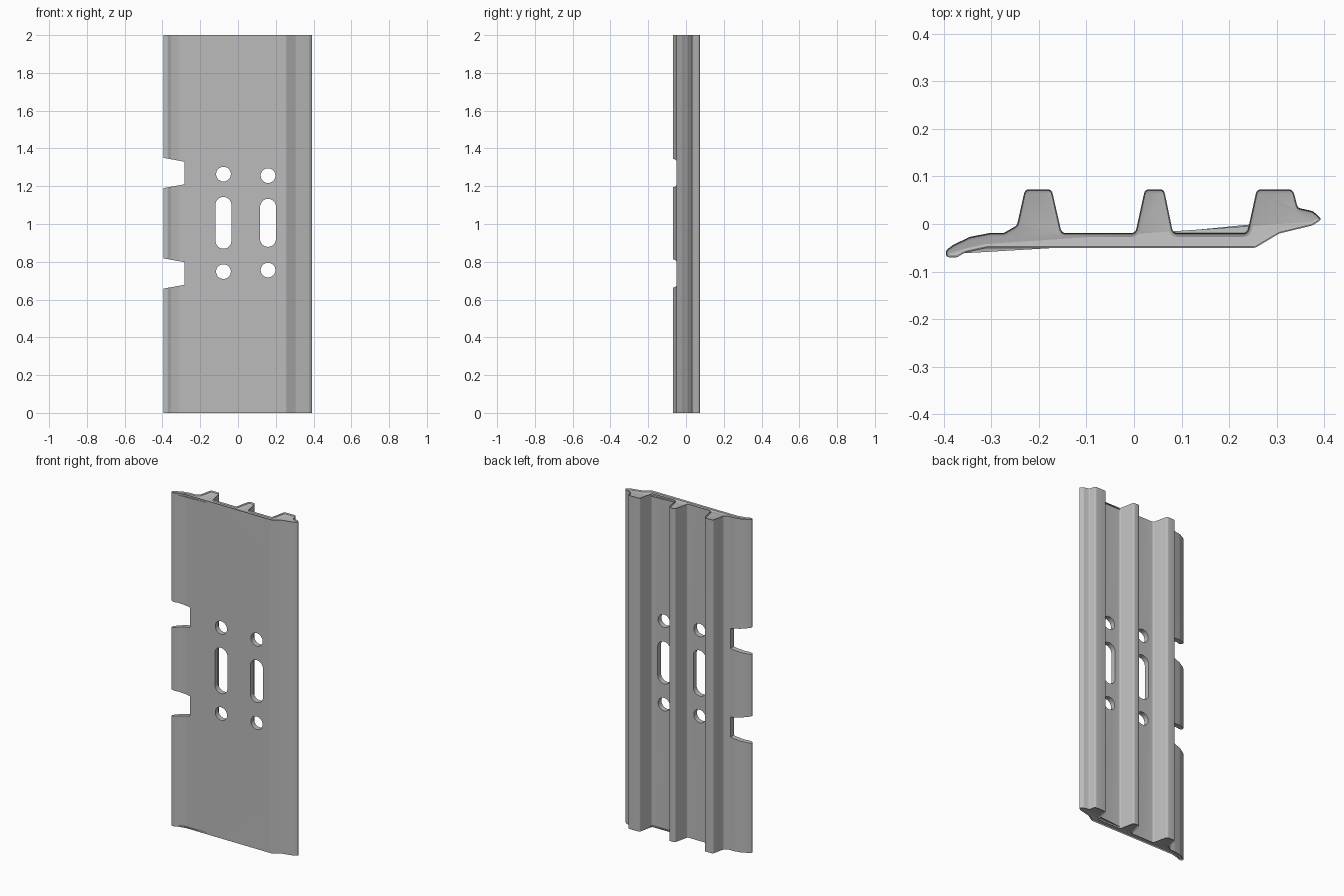
import bpy, bmesh, math
from mathutils import Vector

if "Cube" in bpy.data.objects:
    bpy.data.objects.remove(bpy.data.objects["Cube"])

HEIGHT = 2.0
ROUND = 0.008   # rounding of the cut ends

metal = bpy.data.materials.new("grey_metal")
metal.use_nodes = True
GREY = (0.5, 0.5, 0.5, 1)
metal.diffuse_color = GREY
metal.node_tree.nodes["Principled BSDF"].inputs["Base Color"].default_value = GREY


def fillet(corners, steps=4):
    """Round each (x, y, radius) corner of a closed outline."""
    out = []
    for i, (x, y, r) in enumerate(corners):
        p = Vector((x, y))
        a = Vector(corners[i - 1][:2]) - p
        b = Vector(corners[(i + 1) % len(corners)][:2]) - p
        if r == 0:
            out.append(p)
            continue
        half = a.angle(b) / 2
        cut = min(r / math.tan(half), a.length * 0.48, b.length * 0.48)
        s, e = p + a.normalized() * cut, p + b.normalized() * cut
        for k in range(steps + 1):
            t = k / steps
            out.append(s * (1 - t) ** 2 + p * 2 * t * (1 - t) + e * t * t)
    return out


def make_object(name, bm):
    bmesh.ops.recalc_face_normals(bm, faces=bm.faces[:])
    mesh = bpy.data.meshes.new(name)
    bm.to_mesh(mesh)
    bm.free()
    mesh.materials.append(metal)
    obj = bpy.data.objects.new(name, mesh)
    bpy.context.collection.objects.link(obj)
    return obj


def cutter(name, outline):
    """Prism through the panel along y from an (x, z) outline."""
    bm = bmesh.new()
    face = bm.faces.new([bm.verts.new((x, -0.2, z)) for x, z in outline])
    ext = bmesh.ops.extrude_face_region(bm, geom=[face])
    bmesh.ops.translate(bm, vec=(0, 0.4, 0),
                        verts=[v for v in ext["geom"] if isinstance(v, bmesh.types.BMVert)])
    obj = make_object(name, bm)
    obj.hide_render = True
    return obj


def slot(x, low, high, r, n=16):
    """Round hole, or a vertical slot when low and high differ."""
    pts = []
    for z, start in ((high, 0), (low, math.pi)):
        for k in range(n):
            a = start + math.pi * (k + 0.5) / n
            pts.append((x + r * math.cos(a), z + r * math.sin(a)))
    return pts


# Cross-section: curved lip, flat web with three ribs, pointed edge
profile = fillet([
    (-0.395, -0.07, .008), (-0.372, -0.07, .008), (-0.355, -0.06, .02), (-0.31, -0.05, .03),
    (0.255, -0.05, .015), (0.305, -0.02, .02), (0.375, -0.003, .008), (0.395, 0.01, .006),
    (0.376, 0.027, .012), (0.344, 0.034, .01), (0.334, 0.073, .014),
    (0.258, 0.073, .012), (0.238, -0.019, .012),
    (0.082, -0.019, .012), (0.063, 0.073, .012),
    (0.023, 0.073, .012), (0.003, -0.019, .012),
    (-0.152, -0.019, .012), (-0.173, 0.073, .012),
    (-0.229, 0.073, .012), (-0.246, -0.003, .012), (-0.274, -0.019, .012),
    (-0.303, -0.019, .02), (-0.345, -0.027, .03), (-0.38, -0.044, .015), (-0.395, -0.055, .008),
])

# Panel body, with rounded top and bottom ends
bm = bmesh.new()
base = bm.faces.new([bm.verts.new((p.x, p.y, 0)) for p in profile])
ext = bmesh.ops.extrude_face_region(bm, geom=[base])
bmesh.ops.translate(bm, vec=(0, 0, HEIGHT),
                    verts=[v for v in ext["geom"] if isinstance(v, bmesh.types.BMVert)])
bmesh.ops.recalc_face_normals(bm, faces=bm.faces[:])
for cap in [f for f in bm.faces if abs(f.normal.z) > 0.9]:
    side = 1 if cap.calc_center_median().z > 1 else -1
    for inset, drop in ((0.3, 1.0), (0.7, 0.3)):
        ring = list(cap.verts)
        bmesh.ops.inset_region(bm, faces=[cap], thickness=ROUND * inset, use_even_offset=True)
        for v in ring:
            v.co.z -= side * ROUND * drop
panel = make_object("ribbed_panel", bm)

# Holes, slots and tapered edge notches
outlines = []
for x, reach, half in ((-0.077, 0.258, 0.137), (0.159, 0.25, 0.127)):
    r = 0.042
    outlines.append(slot(x, 1.006 - half + r, 1.006 + half - r, r))
    for s in (-1, 1):
        outlines.append(slot(x, 1.006 + s * reach, 1.006 + s * reach, 0.039))
for z in (0.738, 1.27):
    outlines.append([(-0.283, z - 0.06), (-0.283, z + 0.06), (-0.45, z + 0.09), (-0.45, z - 0.09)])

bpy.context.view_layer.objects.active = panel
for i, pts in enumerate(outlines):
    tool = cutter(f"hole_cutter_{i}", pts)
    mod = panel.modifiers.new("cut", "BOOLEAN")
    mod.operation, mod.solver, mod.object = "DIFFERENCE", "EXACT", tool
    bpy.ops.object.modifier_apply(modifier=mod.name)
    bpy.data.objects.remove(tool)

bpy.ops.object.select_all(action="DESELECT")
panel.select_set(True)
bpy.ops.object.shade_smooth_by_angle(angle=math.radians(30))
